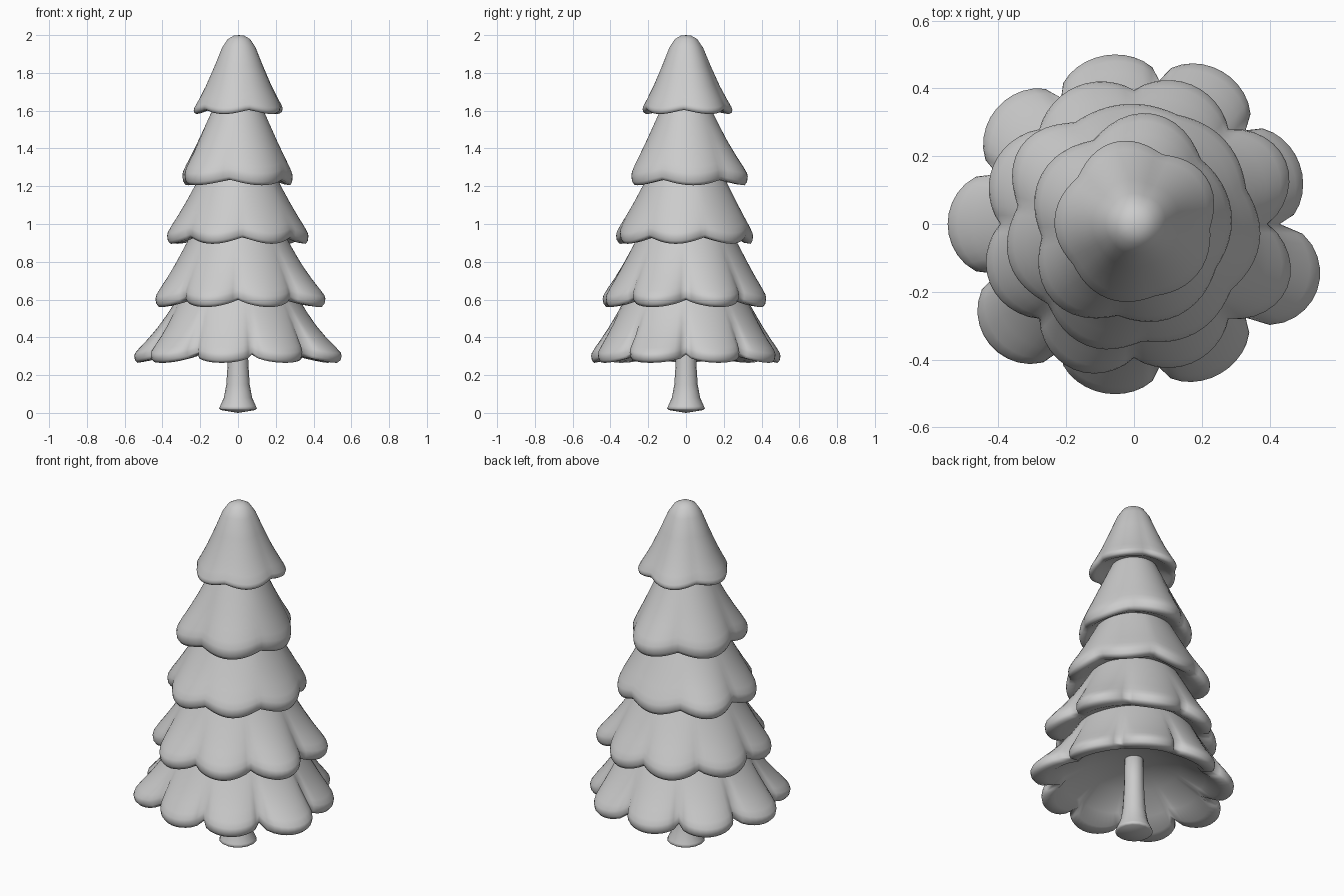
import bpy, bmesh
from math import sin, cos, pi, radians

if "Cube" in bpy.data.objects:
    bpy.data.objects.remove(bpy.data.objects["Cube"])


def skin(name, rings, apex_a, apex_b):
    """Loft closed rings, closing each end with a fan to a point."""
    bm = bmesh.new()
    rows = [[bm.verts.new(p) for p in ring] for ring in rings]
    n = len(rows[0])
    for a, b in zip(rows, rows[1:]):
        for i in range(n):
            j = (i + 1) % n
            bm.faces.new((a[i], a[j], b[j], b[i]))
    for row, tip in ((rows[0], apex_a), (rows[-1], apex_b)):
        v = bm.verts.new(tip)
        for i in range(n):
            bm.faces.new((row[i], row[(i + 1) % n], v))
    bmesh.ops.recalc_face_normals(bm, faces=bm.faces)
    for f in bm.faces:
        f.smooth = True
    me = bpy.data.meshes.new(name)
    bm.to_mesh(me)
    bm.free()
    ob = bpy.data.objects.new(name, me)
    bpy.context.collection.objects.link(ob)
    return ob


# (radial fraction, height fraction) from the top of a skirt to its drooping lip
SKIRT = [(0, 0), (.18, .165), (.37, .34), (.57, .52), (.76, .68), (.91, .80),
         (.985, .87), (1, .91), (.985, .965), (.94, 1.0)]
TIP = [(.12, .008), (.25, .05), (.38, .16), (.55, .40), (.74, .65), (.90, .83),
       (.985, .92), (1, .95), (.985, .985), (.94, 1.0)]
SEG = 12


def tier(name, r_top, z_top, z_low, notch, phase, lobes, power, rise, hollow, profile=SKIRT):
    n = len(lobes)
    mean = sum(lobes) / n * 0.6 + notch * 0.4
    cols = []
    for k, big in enumerate(lobes):
        for s in range(SEG):
            u = (s / SEG) * 2 - 1
            f = cos(u * pi / 2) ** power if s else 0.0
            ang = radians(phase) + (k + u / 2) * 2 * pi / n
            cols.append((ang, notch + (big - notch) * f, z_low + rise * (1 - f)))
    rings = []
    for a, b in profile:
        ring = []
        for t, R, z in cols:
            # scallops fade out towards the top of the skirt
            r = r_top + (mean + (R - mean) * a - r_top) * a
            ring.append((r * cos(t), r * sin(t), z_top + (z - z_top) * b))
        rings.append(ring)
    # hollow underside, smoother towards the middle
    for a, h, w in ((.86, .06, .8), (.75, .35, .3), (.5, .75, 0), (.25, .95, 0)):
        ring = []
        for t, R, z in cols:
            r = (mean + (R - mean) * w) * a
            ring.append((r * cos(t), r * sin(t), z_low + (z - z_low) * w + hollow * h))
        rings.append(ring)
    return skin(name, rings, (0, 0, z_top), (0, 0, z_low + hollow))


tier("branches_bottom", .29, .66, .265, .43, 20,
     [.52, .52, .505, .53, .55, .555, .507, .51, .575], .55, .045, .20)
tier("branches_lower", .215, 1.0, .56, .395, 22.5,
     [.485, .445, .44, .45, .46, .465, .445, .49], .85, .04, .12)
tier("branches_middle", .16, 1.33, .895, .347, -60,
     [.37, .375, .365, .355, .405, .385, .385], 1.1, .035, .10)
tier("branches_upper", .095, 1.69, 1.205, .275, 8,
     [.29, .33, .31, .33, .30], 1.1, .03, .08)
tier("branches_top", 0, 2.0, 1.582, .22, 33,
     [.25, .25, .24, .235, .235], 1.2, .022, .07, TIP).location.x = .005

# trunk with flared foot
TRUNK = [(.05, .5), (.052, .33), (.056, .24), (.062, .15), (.075, .08), (.095, .035), (.1, .022), (.09, .015)]
skin("trunk", [[(r * cos(i * pi / 8), r * sin(i * pi / 8), z) for i in range(16)] for r, z in TRUNK],
     (0, 0, .51), (0, 0, 0))
